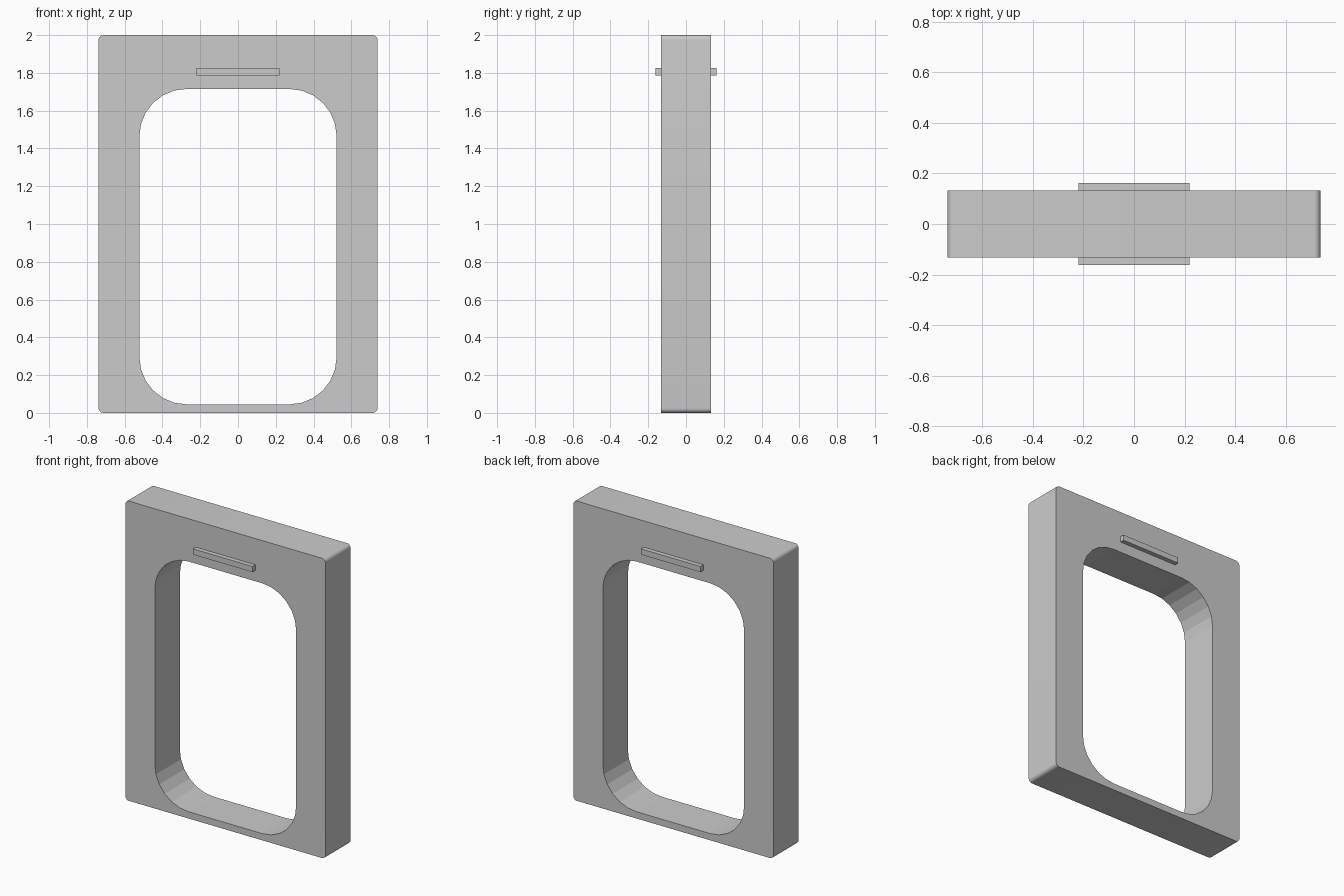
import bpy, bmesh, math

if "Cube" in bpy.data.objects:
    bpy.data.objects.remove(bpy.data.objects["Cube"])

HALF_DEPTH = 0.132
SEG = 6  # facets per rounded corner


def rounded_rect(x, z0, z1, r):
    """Counter-clockwise rounded rectangle as (x, z) points."""
    corners = [(x - r, z1 - r), (r - x, z1 - r), (r - x, z0 + r), (x - r, z0 + r)]
    pts = []
    for i, (cx, cz) in enumerate(corners):
        for k in range(SEG + 1):
            a = math.pi / 2 * (i + k / SEG)
            pts.append((cx + r * math.cos(a), cz + r * math.sin(a)))
    return pts


def finish(bm, name):
    bmesh.ops.recalc_face_normals(bm, faces=bm.faces)
    mesh = bpy.data.meshes.new(name)
    bm.to_mesh(mesh)
    bm.free()
    obj = bpy.data.objects.new(name, mesh)
    bpy.context.collection.objects.link(obj)
    return obj


# Frame: outer and inner outlines joined into a closed ring
bm = bmesh.new()
outer = rounded_rect(0.738, 0.0, 2.0, 0.025)
inner = rounded_rect(0.522, 0.045, 1.715, 0.25)
loops = [[bm.verts.new((x, y, z)) for x, z in pts]
         for pts, y in ((outer, -HALF_DEPTH), (outer, HALF_DEPTH),
                        (inner, HALF_DEPTH), (inner, -HALF_DEPTH))]
n = len(outer)
for s in range(4):
    a, b = loops[s], loops[(s + 1) % 4]
    for i in range(n):
        j = (i + 1) % n
        face = bm.faces.new((a[i], a[j], b[j], b[i]))
        face.smooth = s == 0  # only the outer rim is smooth
bm.normal_update()
for e in bm.edges:
    e.smooth = e.calc_face_angle(0) < math.radians(30)
finish(bm, "frame")

# Raised bar above the opening, on both faces
for name, side in (("front_bar", -1), ("back_bar", 1)):
    bm = bmesh.new()
    bmesh.ops.create_cube(bm, size=1)
    bmesh.ops.scale(bm, vec=(0.44, 0.04, 0.038), verts=bm.verts)
    bmesh.ops.translate(bm, vec=(0, side * 0.142, 1.806), verts=bm.verts)
    finish(bm, name)
